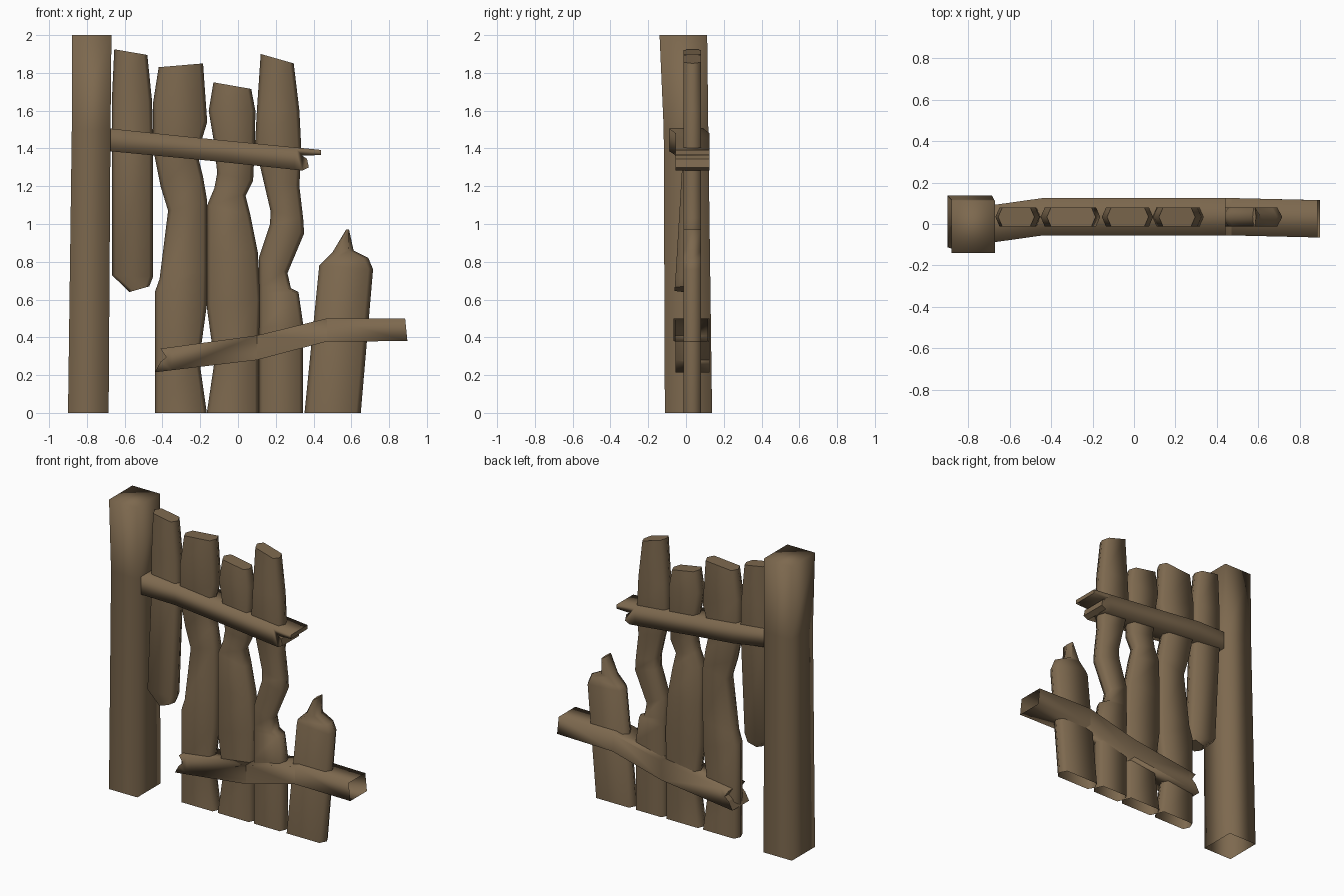
import bpy, bmesh

if "Cube" in bpy.data.objects:
    bpy.data.objects.remove(bpy.data.objects["Cube"])

wood = bpy.data.materials.new("weathered_wood")
wood.diffuse_color = (0.205, 0.14, 0.077, 1)
wood.use_nodes = True
wood.node_tree.nodes["Principled BSDF"].inputs["Base Color"].default_value = wood.diffuse_color


def finish(name, bm, sharp_caps=()):
    bmesh.ops.recalc_face_normals(bm, faces=bm.faces)
    for f in bm.faces:
        f.smooth = True
    for f in sharp_caps:
        for e in f.edges:
            e.smooth = False
    me = bpy.data.meshes.new(name)
    bm.to_mesh(me)
    bm.free()
    me.materials.append(wood)
    ob = bpy.data.objects.new(name, me)
    bpy.context.collection.objects.link(ob)
    return ob


def loft(bm, rings, cap_bottom, cap_top):
    vs = [[bm.verts.new(p) for p in r] for r in rings]
    n = len(vs[0])
    for a, b in zip(vs, vs[1:]):
        for i in range(n):
            j = (i + 1) % n
            bm.faces.new((a[i], a[j], b[j], b[i]))
    caps = []
    if cap_bottom:
        caps.append(bm.faces.new(vs[0][::-1]))
    if cap_top:
        caps.append(bm.faces.new(vs[-1]))
    return caps


def plank(name, rows, lean=0.0, cap_bottom=False, edge=0.02):
    """Six-sided board; each row is left x, left z, right x, right z."""
    rings = []
    for xl, zl, xr, zr in rows:
        b = min(edge, (xr - xl) * 0.3)
        s = (zr - zl) / (xr - xl) * b

        def pt(x, y, z):
            return (x, y + lean * min(0, z - 1.3), z)
        f, m, k = -0.012, 0.034, 0.08
        rings.append([pt(xl, m, zl), pt(xl + b, f, zl + s), pt(xr - b, f, zr - s),
                      pt(xr, m, zr), pt(xr - b, k, zr - s), pt(xl + b, k, zl + s)])
    bm = bmesh.new()
    caps = loft(bm, rings, cap_bottom, True)
    finish(name, bm, caps)


def rail(name, outline, y_shift, cuts, open_edge=None):
    """Side outline extruded through y, cut across and bent sideways."""
    bm = bmesh.new()
    front = [bm.verts.new((x, -0.055, z)) for x, z in outline]
    back = [bm.verts.new((x, 0.125, z)) for x, z in outline]
    bm.faces.new(front)
    bm.faces.new(back[::-1])
    n = len(outline)
    for i in range(n):
        if i != open_edge:
            j = (i + 1) % n
            bm.faces.new((front[j], front[i], back[i], back[j]))
    for c in cuts:
        bmesh.ops.bisect_plane(bm, geom=bm.verts[:] + bm.edges[:] + bm.faces[:],
                               plane_co=(c, 0, 0), plane_no=(1, 0, 0))
    for v in bm.verts:
        v.co.y += y_shift(v.co.x)
    bm.normal_update()
    ends = [f for f in bm.faces if abs(f.normal.x) > 0.4]
    finish(name, bm, ends)


# Corner post, leaning slightly, open underneath
bm = bmesh.new()
loft(bm, [[(x0, y0, z), (x1, y0, z), (x1, y1, z), (x0, y1, z)] for x0, x1, y0, y1, z in (
    (-0.90, -0.685, -0.112, 0.138, 0),
    (-0.88, -0.675, -0.118, 0.118, 1.5),
    (-0.88, -0.67, -0.14, 0.112, 2.0))], False, True)
finish("corner_post", bm)

# Hanging broken plank beside the post
plank("hanging_plank", [
    (-0.575, 0.64, -0.47, 0.67), (-0.668, 0.73, -0.45, 0.72),
    (-0.668, 1.4, -0.45, 1.45), (-0.668, 1.65, -0.455, 1.65),
    (-0.655, 1.925, -0.48, 1.895)], lean=0.075, cap_bottom=True)

# Three standing worn planks
plank("left_plank", [
    (-0.44, 0, -0.165, 0), (-0.44, 0.25, -0.205, 0.28), (-0.44, 0.64, -0.165, 0.57),
    (-0.415, 0.71, -0.163, 0.75), (-0.37, 1.07, -0.163, 1.12), (-0.41, 1.2, -0.185, 1.25),
    (-0.45, 1.4, -0.215, 1.37), (-0.45, 1.64, -0.163, 1.54), (-0.42, 1.83, -0.185, 1.85)])
plank("middle_plank", [
    (-0.165, 0, 0.11, 0), (-0.125, 0.27, 0.11, 0.3), (-0.165, 0.56, 0.12, 0.6),
    (-0.165, 0.85, 0.105, 0.85), (-0.163, 1.1, 0.065, 1.05), (-0.125, 1.19, 0.04, 1.15),
    (-0.11, 1.27, 0.08, 1.23), (-0.13, 1.45, 0.09, 1.45), (-0.155, 1.6, 0.092, 1.6),
    (-0.13, 1.75, 0.07, 1.715)])
plank("right_plank", [
    (0.11, 0, 0.345, 0), (0.11, 0.45, 0.345, 0.47), (0.11, 0.63, 0.32, 0.64),
    (0.11, 0.67, 0.28, 0.66), (0.11, 0.82, 0.262, 0.74), (0.17, 1.0, 0.35, 0.95),
    (0.172, 1.07, 0.345, 1.03), (0.13, 1.25, 0.325, 1.2), (0.09, 1.42, 0.335, 1.4),
    (0.1, 1.6, 0.325, 1.6), (0.12, 1.9, 0.295, 1.85)])

# Short snapped plank at the far right
plank("snapped_plank", [
    (0.352, 0, 0.65, 0), (0.43, 0.78, 0.715, 0.76), (0.45, 0.80, 0.69, 0.82),
    (0.50, 0.85, 0.612, 0.86), (0.572, 0.97, 0.588, 0.97)], edge=0.025)

# Upper rail with splintered right end
rail("upper_rail", [
    (-0.675, 1.385), (-0.15, 1.335), (0.34, 1.283), (0.375, 1.30), (0.365, 1.345),
    (0.34, 1.362), (0.44, 1.365), (0.44, 1.392), (-0.15, 1.45), (-0.675, 1.505)],
    lambda x: -0.033 if x < -0.5 else 0.0, (-0.44, 0.08, 0.3))

# Lower rail, bowed, splintered at the left and hollow at the right
rail("lower_rail", [
    (-0.44, 0.215), (0.1, 0.28), (0.47, 0.378), (0.897, 0.38), (0.885, 0.5),
    (0.47, 0.5), (0.1, 0.41), (-0.41, 0.34), (-0.38, 0.295), (-0.41, 0.27)],
    lambda x: -0.01 if x > 0.8 else 0.0, (-0.35, 0.1, 0.47), open_edge=3)
